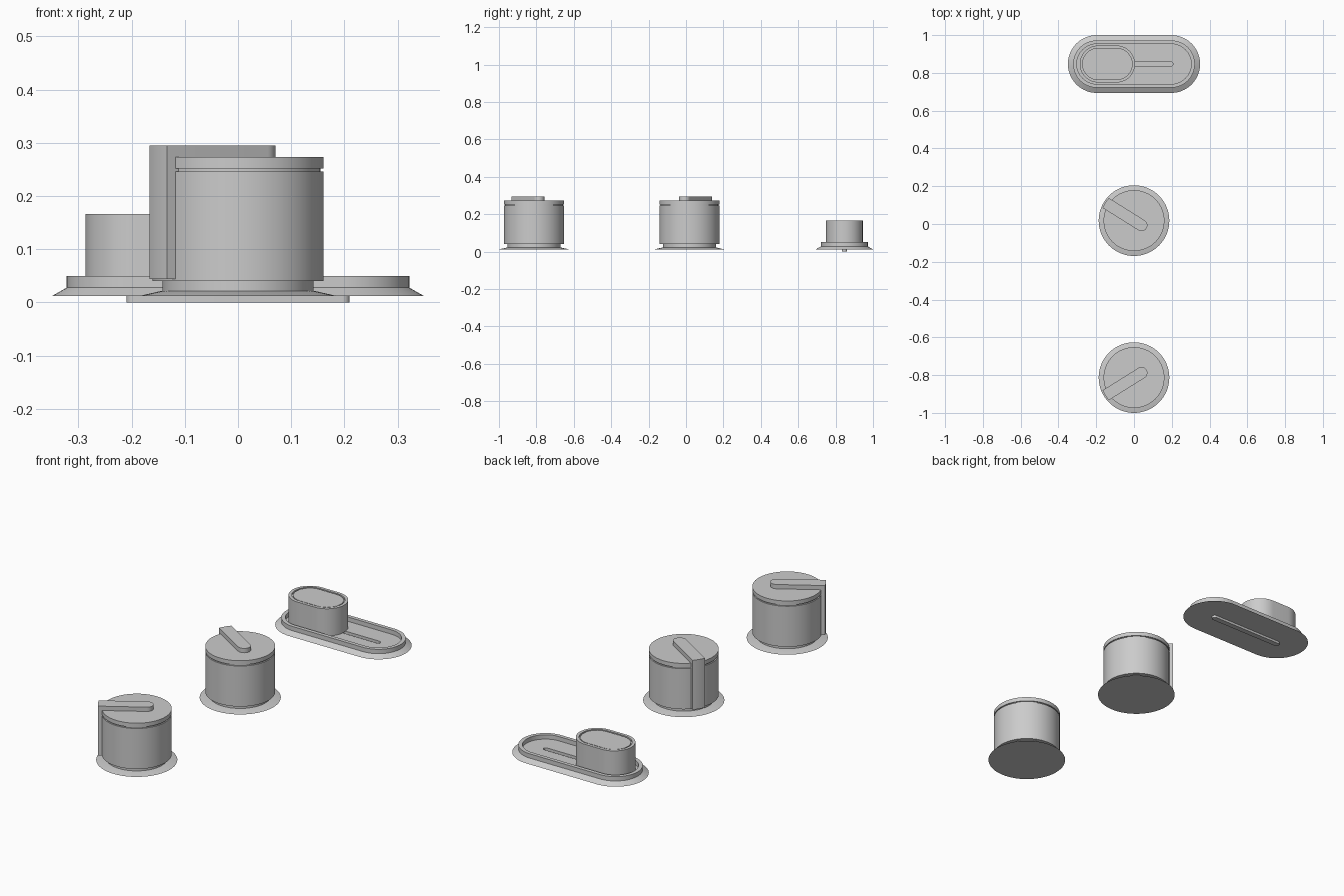
import bpy, bmesh
from math import sin, cos, pi, radians, asin

if "Cube" in bpy.data.objects:
    bpy.data.objects.remove(bpy.data.objects["Cube"])


def finish(name, bm, loc):
    bmesh.ops.recalc_face_normals(bm, faces=bm.faces)
    me = bpy.data.meshes.new(name)
    bm.to_mesh(me)
    bm.free()
    ob = bpy.data.objects.new(name, me)
    bpy.context.collection.objects.link(ob)
    ob.location = loc
    return ob


def smooth(ob):
    bpy.ops.object.select_all(action='DESELECT')
    ob.select_set(True)
    bpy.context.view_layer.objects.active = ob
    bpy.ops.object.shade_smooth_by_angle(angle=radians(30))


def outline(r, half, seg=32):
    """Stadium outline; a plain circle when half is 0."""
    pts = []
    for side, start in ((1, -pi / 2), (-1, pi / 2)):
        n = seg + 1 if half else seg
        for i in range(n):
            a = start + pi * i / seg
            pts.append((side * half + r * cos(a), r * sin(a)))
    return pts


def loft(name, profile, half, loc):
    """Sweep a (radius, z) profile round a stadium or circle, capped at both ends."""
    bm = bmesh.new()
    rings = [[bm.verts.new((x, y, z)) for x, y in outline(r, half)] for r, z in profile]
    n = len(rings[0])
    for a, b in zip(rings, rings[1:]):
        for i in range(n):
            j = (i + 1) % n
            bm.faces.new((a[i], a[j], b[j], b[i]))
    bm.faces.new(rings[0][::-1])
    bm.faces.new(rings[-1])
    return finish(name, bm, loc)


def pointer(name, angle, loc):
    """Bar with a rounded inner end and an outer end following the knob's curve."""
    w, inner, R = 0.031, -0.047, 0.179
    d = asin(w / R)
    pts = [(inner + w * cos(a), w * sin(a)) for a in [pi / 2 + pi * i / 16 for i in range(17)]]
    pts += [(R * cos(a), R * sin(a)) for a in [-d + 2 * d * i / 8 for i in range(9)]]
    bm = bmesh.new()
    f = bm.faces.new([bm.verts.new((x, y, 0.044)) for x, y in pts])
    top = bmesh.ops.extrude_face_region(bm, geom=[f])['geom']
    for v in top:
        if isinstance(v, bmesh.types.BMVert):
            v.co.z = 0.295
    if f.is_valid is False or not any(abs(g.calc_center_median().z - 0.044) < 1e-4 for g in bm.faces):
        bm.faces.new([v for v in bm.verts if v.co.z < 0.1])
    ob = finish(name, bm, loc)
    ob.rotation_euler.z = angle
    return ob


# Two rotary knobs with mirrored pointers
for label, y, ang in (("front", -0.813, 212), ("middle", 0.018, 148)):
    loc = (0, y, 0)
    smooth(loft(label + "_knob_flange", [(0.187, 0.012), (0.145, 0.0215), (0.12, 0.0215)], 0, loc))
    smooth(loft(label + "_knob_body", [
        (0.142, 0.018), (0.142, 0.040), (0.161, 0.040), (0.161, 0.246),
        (0.155, 0.246), (0.155, 0.252), (0.161, 0.252), (0.161, 0.273)], 0, loc))
    smooth(pointer(label + "_knob_pointer", radians(ang), loc))

# Slider tray with sloped flange, raised rim and recessed floor
loc = (0, 0.847, 0)
tray = loft("slider_tray", [
    (0.153, 0.012), (0.125, 0.028), (0.125, 0.050), (0.106, 0.050), (0.106, 0.028)], 0.197, loc)

# Slot cut through the tray floor
cutter = loft("slot_cutter", [(0.0135, -0.05), (0.0135, 0.1)], 0.196, loc)
cutter.hide_render = True
mod = tray.modifiers.new("slot", 'BOOLEAN')
mod.operation = 'DIFFERENCE'
mod.solver = 'EXACT'
mod.object = cutter
bpy.context.view_layer.objects.active = tray
bpy.ops.object.modifier_apply(modifier="slot")
bpy.data.objects.remove(cutter)
smooth(tray)

# Trough under the slot, showing as a rail below the tray
smooth(loft("slider_trough", [
    (0.014, 0.0), (0.014, 0.0285), (0.011, 0.0285), (0.011, 0.005)], 0.196, loc))

# Sliding cap with a grooved top
smooth(loft("slider_cap", [
    (0.098, 0.028), (0.098, 0.166), (0.083, 0.166), (0.083, 0.158),
    (0.077, 0.158), (0.077, 0.164)], 0.048, (-0.141, 0.847, 0)))
